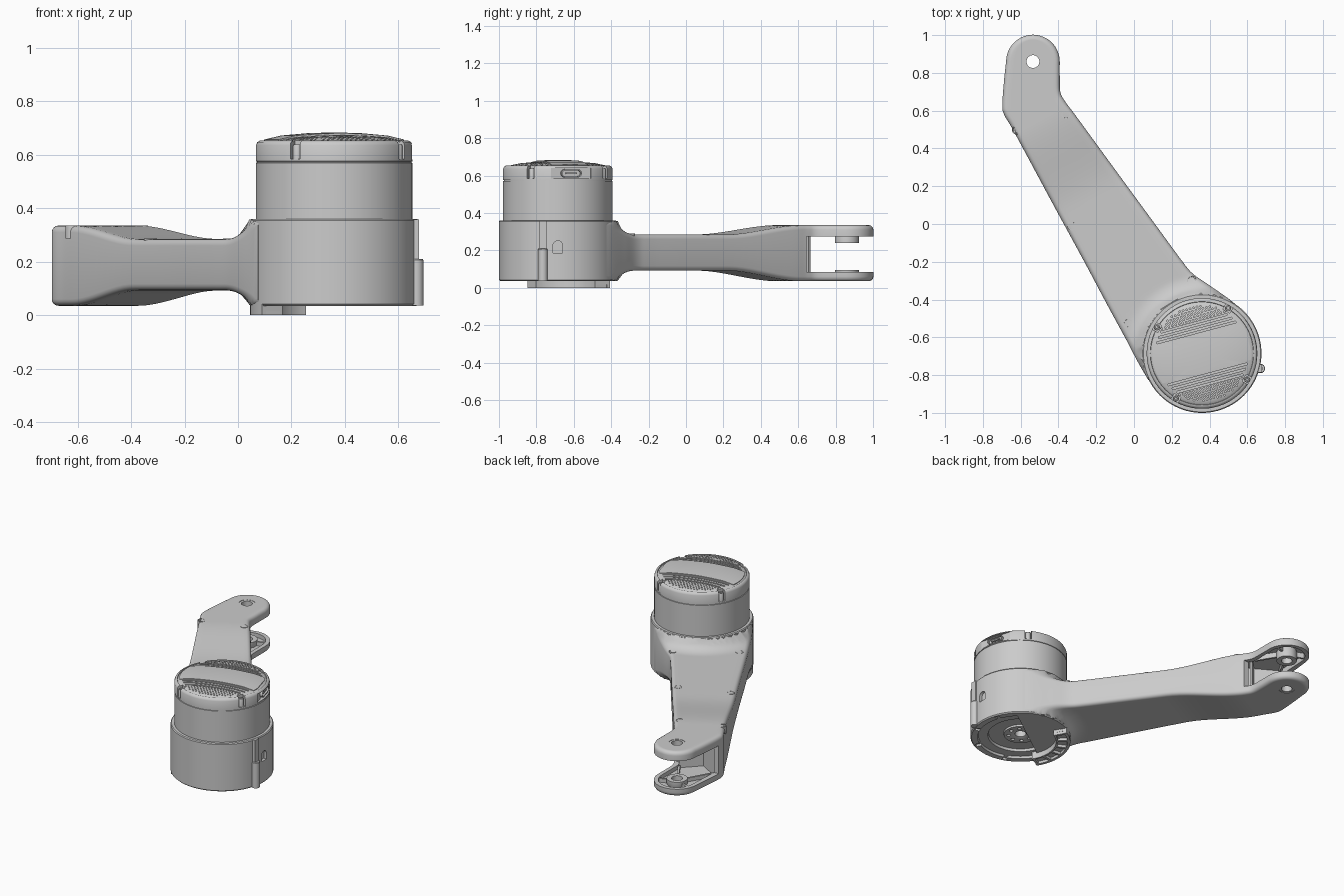
import bpy, bmesh
from math import sin, cos, pi, radians, hypot, sqrt, tau
from mathutils import Matrix, Vector

if "Cube" in bpy.data.objects:
    bpy.data.objects.remove(bpy.data.objects["Cube"])

MX, MY = 0.36, -0.685        # motor axis
HX, HY = -0.535, 0.86        # fork pin axis
TILT = radians(15)           # cap pattern direction


def finish(name, bm, angle=35):
    bmesh.ops.remove_doubles(bm, verts=bm.verts, dist=1e-5)
    bmesh.ops.recalc_face_normals(bm, faces=bm.faces)
    me = bpy.data.meshes.new(name)
    bm.to_mesh(me)
    bm.free()
    ob = bpy.data.objects.new(name, me)
    bpy.context.collection.objects.link(ob)
    smooth(ob, angle)
    return ob


def smooth(ob, angle=35):
    ob.data.shade_smooth()
    ob.data.set_sharp_from_angle(angle=radians(angle))


def circle(x, y, r, n=24, a0=0, a1=360, full=True):
    k = n if full else n - 1
    return [(x + r * cos(radians(a0 + (a1 - a0) * i / k)),
             y + r * sin(radians(a0 + (a1 - a0) * i / k))) for i in range(n)]


def sector(r0, r1, a0, a1, n=20):
    return (circle(MX, MY, r1, n, a0, a1, False)
            + circle(MX, MY, r0, n, a1, a0, False))


def rect(u0, u1, v0, v1, ang=0.0, x=MX, y=MY):
    c, s = cos(ang), sin(ang)
    return [(x + u * c - v * s, y + u * s + v * c)
            for u, v in ((u0, v0), (u1, v0), (u1, v1), (u0, v1))]


def bar(p, q, w):
    d = Vector(q) - Vector(p)
    return rect(0, d.length, -w / 2, w / 2, Vector((1, 0)).angle_signed(d) * -1, *p)


def prism(name, polys, z0, z1, mat=Matrix()):
    """Extrude one or several separate outlines from z0 to z1."""
    if not isinstance(polys[0], list):
        polys = [polys]
    bm = bmesh.new()
    for pts in polys:
        lo = [bm.verts.new(mat @ Vector((x, y, z0))) for x, y in pts]
        hi = [bm.verts.new(mat @ Vector((x, y, z1))) for x, y in pts]
        bm.faces.new(lo[::-1])
        bm.faces.new(hi)
        for i in range(len(pts)):
            j = (i + 1) % len(pts)
            bm.faces.new((lo[i], lo[j], hi[j], hi[i]))
    return finish(name, bm)


def lathe(name, prof, x=MX, y=MY, n=96):
    bm = bmesh.new()
    vs = [bm.verts.new((x + r, y, z)) for r, z in prof]
    es = [bm.edges.new(p) for p in zip(vs, vs[1:])]
    bmesh.ops.spin(bm, geom=vs + es, cent=(x, y, 0), axis=(0, 0, 1),
                   angle=tau, steps=n, use_merge=True)
    return finish(name, bm)


def boolean(ob, *cutters, op='DIFFERENCE'):
    for c in cutters:
        m = ob.modifiers.new("cut", 'BOOLEAN')
        m.operation, m.object, m.solver = op, c, 'EXACT'
    dg = bpy.context.evaluated_depsgraph_get()
    dg.update()
    me = bpy.data.meshes.new_from_object(ob.evaluated_get(dg))
    ob.modifiers.clear()
    ob.data = me
    for c in cutters:
        bpy.data.objects.remove(c)
    smooth(ob)


def radial(ang):
    """Local x = sideways, y = up, z = outward from the motor axis."""
    return (Matrix.Translation((MX, MY, 0)) @ Matrix.Rotation(ang, 4, 'Z')
            @ Matrix(((0, 0, 1, 0), (1, 0, 0, 0), (0, 1, 0, 0), (0, 0, 0, 1))))


# arm: loft between left and right outline points
def arm_z(x, y):
    t = ((x - MX) * -0.486 + (y - MY) * 0.874 - 1.0) / 0.5
    t = min(max(t, 0), 1)
    t = t * t * (3 - 2 * t)
    u = min(max((0.42 - hypot(x - MX, y - MY)) / 0.10, 0), 1)
    f = 1 - sqrt(1 - u * u)
    return 0.092 - 0.057 * t - 0.055 * f, 0.285 + 0.05 * t + 0.073 * f


ctrl = [(-.677, .86, -.393, .86), (-.688, .76, -.393, .78), (-.697, .63, -.39, .70),
        (-.688, .58, -.367, .652), (-.65, .515, -.32, .589), (-.595, .414, -.26, .507),
        (-.43, .107, -.06, .233), (-.263, -.2, .14, -.04), (-.17, -.375, .25, -.19),
        (-.10, -.505, .31, -.262), (-.04, -.615, .40, -.325), (.02, -.73, .50, -.395),
        (.075, -.825, .58, -.46)]
pairs = []
for a in range(2, 90, 8):
    s, c = 0.142 * sin(radians(a)), 0.142 * cos(radians(a))
    pairs.append((HX - s, HY + c, HX + s, HY + c))
for i in range(len(ctrl) - 1):
    p0, p1, p2, p3 = (ctrl[max(0, min(len(ctrl) - 1, i + k))] for k in (-1, 0, 1, 2))
    for k in range(8):
        t = k / 8
        pairs.append(tuple(0.5 * (2 * b + (c - a) * t + (2 * a - 5 * b + 4 * c - d) * t * t
                                  + (3 * b - a - 3 * c + d) * t ** 3)
                           for a, b, c, d in zip(p0, p1, p2, p3)))
pairs.append(ctrl[-1])
N = len(pairs)
chain = [Vector(p[:2]) for p in reversed(pairs)] + [Vector(p[2:]) for p in pairs]


def inward(i):
    d = (chain[min(i + 1, 2 * N - 1)] - chain[max(i - 1, 0)]).normalized()
    return Vector((d.y, -d.x))


bm = bmesh.new()
R, loops = 0.025, []
for i in range(N):
    il, ir = N - 1 - i, N + i
    fil = [(R * (1 - cos(a)), R * (1 - sin(a))) for a in (k * pi / 8 for k in range(5))]
    lp = [(chain[il] + inward(il) * d, h) for d, h in fil]
    rp = [(chain[ir] + inward(ir) * d, h) for d, h in fil]
    row = lp + [(lp[-1][0].lerp(rp[-1][0], k / 13), 0) for k in range(1, 13)] + rp[::-1]
    top = [bm.verts.new((p.x, p.y, arm_z(*p)[1] - h)) for p, h in row]
    bot = [bm.verts.new((p.x, p.y, arm_z(*p)[0] + h)) for p, h in row]
    loops.append(top + bot[::-1])
M = len(loops[0])
T = M // 2
for a, b in zip(loops, loops[1:]):
    for j in range(M):
        bm.faces.new((a[j], a[(j + 1) % M], b[(j + 1) % M], b[j]))
for lp in (loops[0], loops[-1]):
    bm.faces.new((lp[0], lp[T - 1], lp[T], lp[2 * T - 1]))
    for o in (0, T):
        for j in range(T // 2 - 1):
            bm.faces.new((lp[o + j], lp[o + j + 1], lp[o + T - 2 - j], lp[o + T - 1 - j]))
arm = finish("arm", bm, 40)

# fork: slot, hollow pocket and pin hole
pocket = circle(HX, HY, 0.115, 20, 0, 180, False) + [
    (-.662, .63), (-.59, .48), (-.355, .56), (-.42, .68)]
boolean(arm, prism("slot", rect(-.3, .3, -.215, .3, 0, HX, HY), 0.085, 0.275),
        prism("pocket", pocket, 0.058, 0.312),
        prism("pin_hole", circle(HX, HY, 0.05, 32), -0.1, 0.5))
for nm, z0, z1 in (("upper", 0.24, 0.333), ("lower", 0.037, 0.095)):
    lathe("fork_boss_" + nm, [(.034, z0), (.064, z0), (.064, z1 - .03 if nm == "upper" else z1),
                              (.05, z1), (.034, z1), (.034, z0)] if nm == "upper" else
          [(.034, z0), (.05, z0), (.064, z0 + .025), (.064, z1), (.034, z1), (.034, z0)],
          HX, HY, 40)
    a, b = (0.277, 0.318) if nm == "upper" else (0.052, 0.083)
    for k, q in enumerate(((-.655, .65), (-.425, .68), (-.64, .90), (-.43, .90))):
        d = (Vector(q) - Vector((HX, HY))).normalized() * 0.05
        prism(f"fork_rib_{nm}_{k}", bar((HX + d.x, HY + d.y), q, 0.014), a, b)
for k, (p, q) in enumerate((((-.66, .63), (-.47, .52)), ((-.585, .48), (-.41, .66)))):
    prism(f"mouth_rib_{k}", bar(p, q, 0.014), 0.05, 0.318)

# arm screws
for k, (x, y) in enumerate(((-.622, .498), (-.36, .58), (-.328, -.01), (-.015, .105),
                            (-.033, -.525), (.305, -.298))):
    z = arm_z(x, y)[1] + 0.001
    lathe(f"arm_screw_{k}", [(0, z - .012), (.008, z - .012), (.009, z - .005), (.014, z - .005),
                             (.015, z - .01), (.018, z - .01), (.019, z), (.024, z),
                             (.024, z - .05), (0, z - .05)], x, y, 24)

# lower motor housing with output disc underneath
housing = lathe("motor_housing", [
    (0, .10), (.035, .10), (.035, .06), (.05, .054), (.105, .054), (.107, .066), (.2, .066),
    (.205, .05), (.265, .05), (.27, .035), (.308, .035), (.315, .042), (.315, .354),
    (.31, .36), (0, .36)])
boolean(housing,
        prism("bolts", [circle(MX + .075 * cos(k * pi / 4), MY + .075 * sin(k * pi / 4), .012, 16)
                        for k in range(8)], 0, 0.075),
        prism("rim_notches", [rect(.255, .30, -.014, .014, radians(a))
                              for a in (20, 75, 250, 300, 340)], 0, 0.05),
        prism("window", [(-.026, .185), (.026, .185)] + circle(0, .225, .026, 12, 0, 180, False),
              0.295, 0.4, radial(0)))
prism("housing_side_rib", rect(.27, .318, -.10, -.06), 0.04, 0.358)
lathe("housing_side_boss", [(0, .15), (.011, .15), (.011, .21), (.022, .21), (.025, .206),
                            (.025, .036), (0, .036)], 0.669, -0.765, 32)

# curved stop segment below the housing
A0, A1 = 118, 211
prism("stop_floor", sector(.225, .312, A0, A1), 0.018, 0.05)
prism("stop_outer_wall", sector(.297, .315, A0, A1), 0, 0.05)
prism("stop_inner_wall", sector(.225, .237, A0, A1), 0, 0.05)
for k in range(6):
    a = radians(A0 + 2 + (A1 - A0 - 4) * k / 5)
    prism(f"stop_divider_{k}", rect(.23, .305, -.008, .008, a), 0, 0.03)

# upper motor can and domed cap
dome = [(.268, .649), (.262, .653), (.2, .666), (.1, .675), (0, .678)]
can = lathe("motor_can", [(0, .34), (.293, .34), (.293, .570), (.289, .571), (.289, .575),
                          (.293, .576), (.293, .636), (.288, .647), (.278, .653),
                          (.274, .653), (.272, .647)] + dome)
slots = []
for v in (-.165, -.14, -.115, .115, .14, .165):
    h = sqrt(.245 ** 2 - v * v)
    slots.append(rect(-h, h, v - .005, v + .005, TILT))
dots = []
for row in range(5):
    for col in range(-12, 13):
        u, v = (col + 0.5 * (row % 2)) * 0.019, 0.182 + row * 0.0155
        for s in (1, -1):
            if hypot(u, v) < 0.252:
                p = rect(u, u, s * v, s * v, TILT)[0]
                dots.append(circle(p[0], p[1], .0048, 6))
NOTCH = [radians(a) for a in (60, 150, 240, 330)]
boolean(can, prism("slots", slots, 0.635, 0.8), prism("dots", dots, 0.64, 0.8),
        prism("cap_notches", [rect(.258, .33, -.021, .021, a) for a in NOTCH], 0.585, 0.8),
        prism("port_pocket", rect(.268, .35, -.11, .11, TILT), 0.583, 0.64))
band = lathe("cap_band", [(0, .64), (.262, .64), (.262, .657)]
             + [(r, z + .006) for r, z in dome[2:]])
boolean(band, prism("band_area", rect(-.3, .255, -.1, .1, TILT), 0.6, 0.8), op='INTERSECT')
for k, a in enumerate(NOTCH):
    lathe(f"cap_screw_{k}", [(0, .63), (.007, .63), (.008, .638), (.014, .638), (.016, .634),
                             (.016, .58), (0, .58)],
          MX + .276 * cos(a), MY + .276 * sin(a), 20)

# connector port on the cap side
def pill(w, r, n=10):
    return (circle(w, .612, r, n, -90, 90, False) + circle(-w, .612, r, n, 90, 270, False))


port = prism("connector_port", pill(.035, .022), 0.25, 0.284, radial(TILT))
boolean(port, prism("port_hole", pill(.035, .016), 0.262, 0.35, radial(TILT)))
prism("connector_tongue", rect(-.03, .03, -.004, .004, 0, 0, .612), 0.255, 0.28, radial(TILT))
